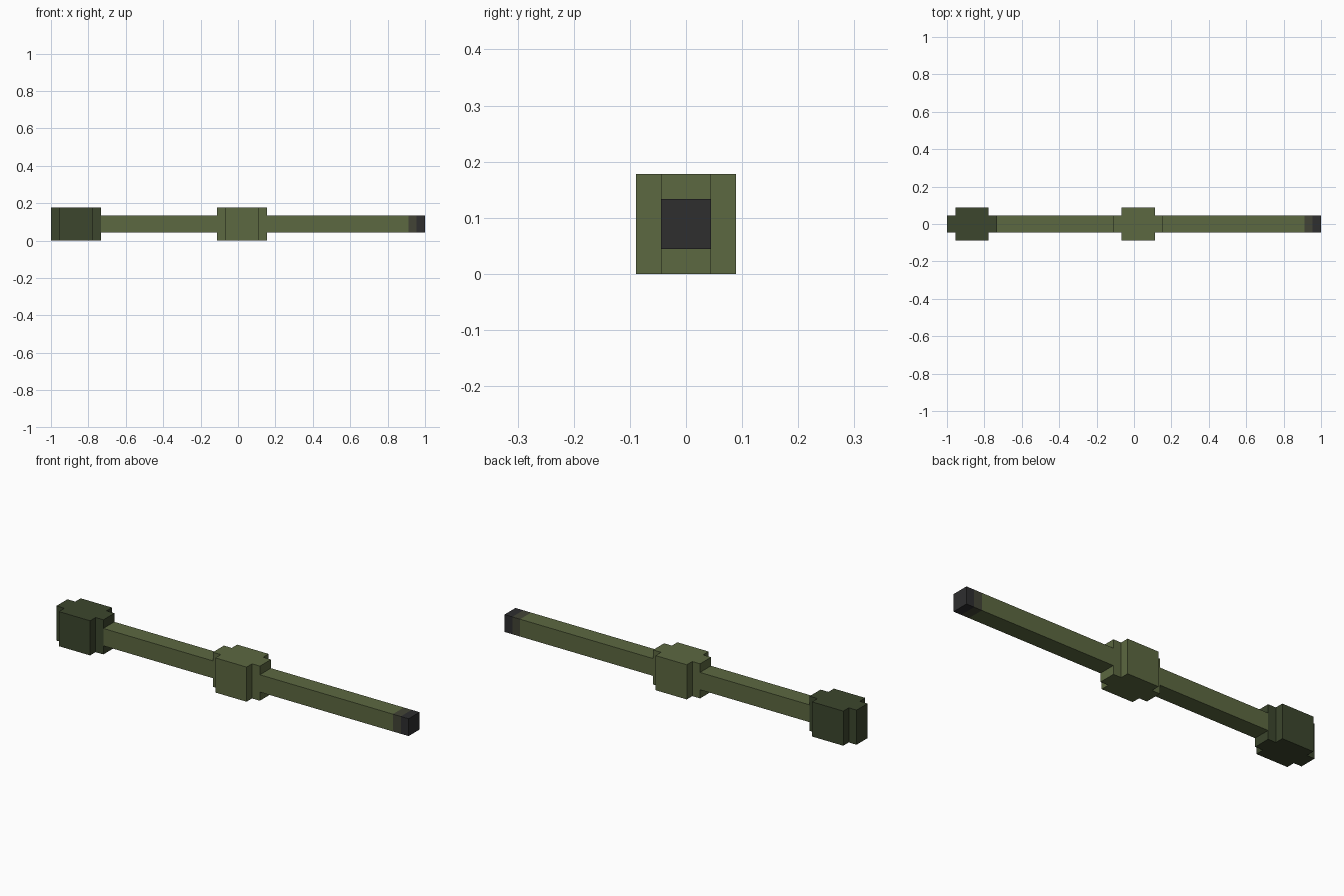
import bpy, bmesh

cube = bpy.data.objects.get("Cube")
if cube:
    bpy.data.objects.remove(cube, do_unlink=True)

U = 2 / 45          # grid unit: the whole rod is 45 units long
MID = 2 * U         # height of the rod's axis


def material(name, rgb):
    """Flat material from 0-255 sRGB values, stored as linear."""
    lin = [((c / 255 + 0.055) / 1.055) ** 2.4 for c in rgb]
    m = bpy.data.materials.new(name)
    m.use_nodes = True
    m.diffuse_color = (*lin, 1)
    bsdf = m.node_tree.nodes["Principled BSDF"]
    bsdf.inputs["Base Color"].default_value = (*lin, 1)
    bsdf.inputs["Roughness"].default_value = 0.9
    return m


olive = material("olive green", (92, 104, 65))
dark_olive = material("dark olive", (60, 70, 45))
band_grey = material("olive grey", (66, 68, 54))
charcoal = material("charcoal", (46, 46, 47))


def prism(name, outline, z0, z1, mat):
    """Extrude an xy outline (in units) from z0 to z1."""
    bm = bmesh.new()
    face = bm.faces.new([bm.verts.new((x * U - 1, y * U, z0)) for x, y in outline])
    top = bmesh.ops.extrude_face_region(bm, geom=[face])["geom"]
    verts = [v for v in top if isinstance(v, bmesh.types.BMVert)]
    bmesh.ops.translate(bm, verts=verts, vec=(0, 0, z1 - z0))
    bmesh.ops.recalc_face_normals(bm, faces=bm.faces)
    mesh = bpy.data.meshes.new(name)
    bm.to_mesh(mesh)
    bm.free()
    mesh.materials.append(mat)
    obj = bpy.data.objects.new(name, mesh)
    bpy.context.collection.objects.link(obj)
    return obj


def rod(name, a, b, mat):
    """Square rod section between units a and b."""
    return prism(name, [(a, -1), (b, -1), (b, 1), (a, 1)], MID - U, MID + U, mat)


def collar(name, a, mat):
    """Plus-shaped block, 6 units long, starting at unit a."""
    half = [(a, -1), (a + 1, -1), (a + 1, -2), (a + 5, -2), (a + 5, -1), (a + 6, -1)]
    return prism(name, half + [(x, -y) for x, y in reversed(half)], 0, 4 * U, mat)


# Blocks
collar("end_block", 0, dark_olive)
collar("middle_block", 20, olive)

# Rod sections and tip
rod("rear_rod", 6, 20, olive)
rod("front_rod", 26, 43, olive)
rod("tip_band", 43, 44, band_grey)
rod("tip", 44, 45, charcoal)
